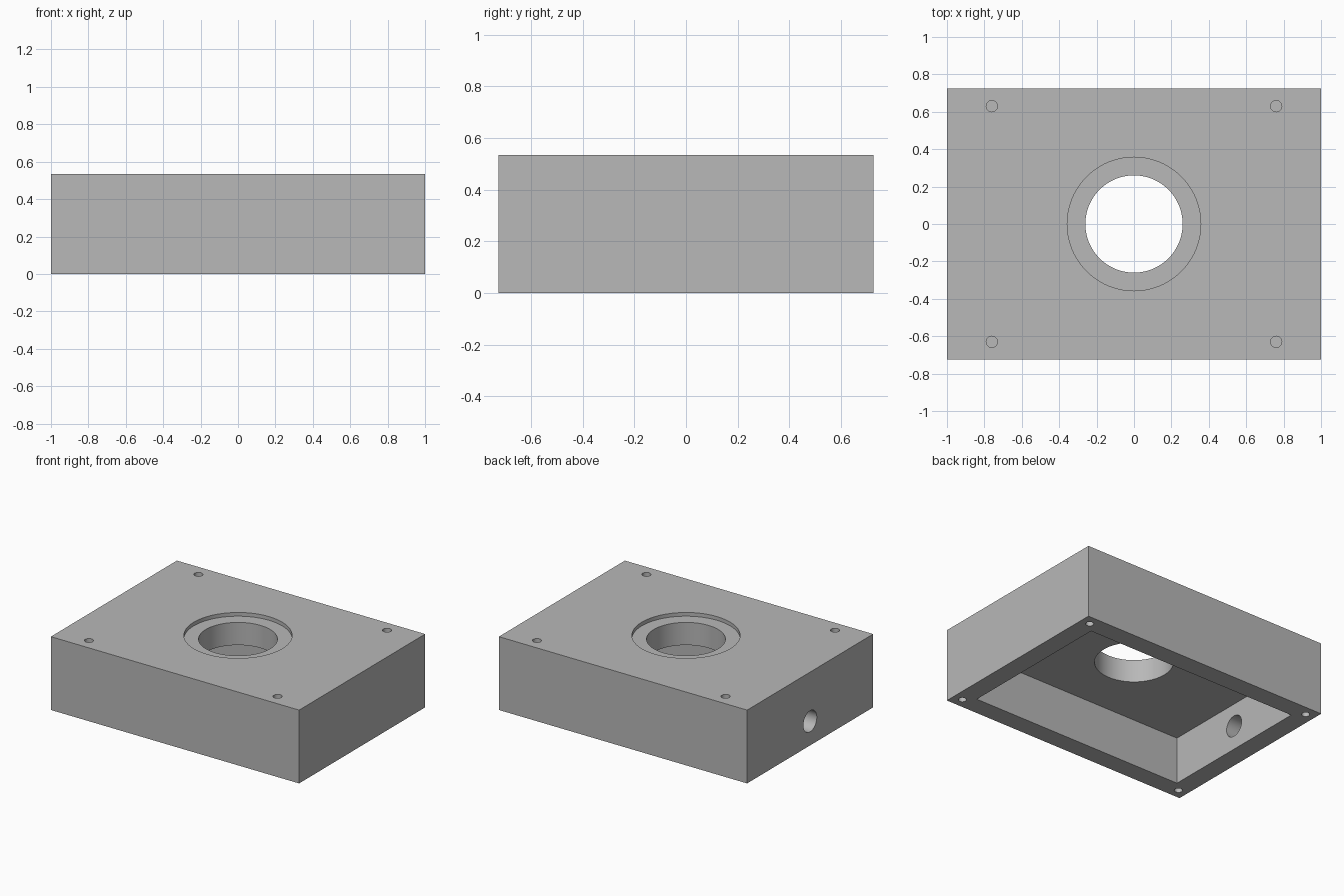
import bpy
import math

cube = bpy.data.objects.get("Cube")
if cube:
    bpy.data.objects.remove(cube, do_unlink=True)

WIDTH, DEPTH, HEIGHT = 2.0, 1.45, 0.534
WALL, CEILING = 0.14, 0.342
OVER = 0.1  # how far cutters poke out past the surface

grey = bpy.data.materials.new("plain grey")
grey.use_nodes = True
colour = (0.48, 0.48, 0.48, 1)
grey.diffuse_color = colour
grey.node_tree.nodes["Principled BSDF"].inputs["Base Color"].default_value = colour


def box(name, size, z_low, z_high):
    bpy.ops.mesh.primitive_cube_add(size=1, location=(0, 0, (z_low + z_high) / 2))
    obj = bpy.context.object
    obj.name = name
    obj.scale = (size[0], size[1], z_high - z_low)
    bpy.ops.object.transform_apply(location=True, rotation=False, scale=True)
    return obj


def rod(name, radius, length, location, rotation=(0, 0, 0), sides=32):
    bpy.ops.mesh.primitive_cylinder_add(vertices=sides, radius=radius, depth=length,
                                        location=location, rotation=rotation)
    obj = bpy.context.object
    obj.name = name
    return obj


def upright(name, radius, x, y, z_low, z_high, sides=32):
    return rod(name, radius, z_high - z_low, (x, y, (z_low + z_high) / 2), sides=sides)


# Solid block
housing = box("housing", (WIDTH, DEPTH), 0, HEIGHT)
housing.data.materials.append(grey)

# Open cavity underneath
cutters = [box("cavity_cutter", (WIDTH - 2 * WALL, DEPTH - 2 * WALL), -OVER, CEILING)]

# Central bore and its shallow counterbore
cutters.append(upright("bore_cutter", 0.26, 0, 0, 0.2, HEIGHT + OVER, 96))
cutters.append(upright("counterbore_cutter", 0.357, 0, 0, HEIGHT - 0.027, HEIGHT + OVER, 96))

# Cable hole through the right-hand wall
cutters.append(rod("cable_hole_cutter", 0.077, 0.4, (-WIDTH / 2, 0, 0.176),
                   (0, math.pi / 2, 0), 48))

# Blind screw holes, four on top and four in the bottom rim
for sx in (-1, 1):
    for sy in (-1, 1):
        cutters.append(upright("top_screw_cutter", 0.03, 0.76 * sx, 0.63 * sy,
                               HEIGHT - 0.2, HEIGHT + OVER))
        cutters.append(upright("rim_screw_cutter", 0.027, 0.928 * sx, 0.652 * sy,
                               -OVER, 0.2))

# Cut everything out of the block
bpy.ops.object.select_all(action="DESELECT")
housing.select_set(True)
bpy.context.view_layer.objects.active = housing
for cutter in cutters:
    cutter.hide_render = True
    mod = housing.modifiers.new("cut", "BOOLEAN")
    mod.operation = "DIFFERENCE"
    mod.solver = "EXACT"
    mod.object = cutter
    bpy.ops.object.modifier_apply(modifier=mod.name)
    bpy.data.objects.remove(cutter, do_unlink=True)

bpy.ops.object.shade_smooth_by_angle(angle=math.radians(30))
